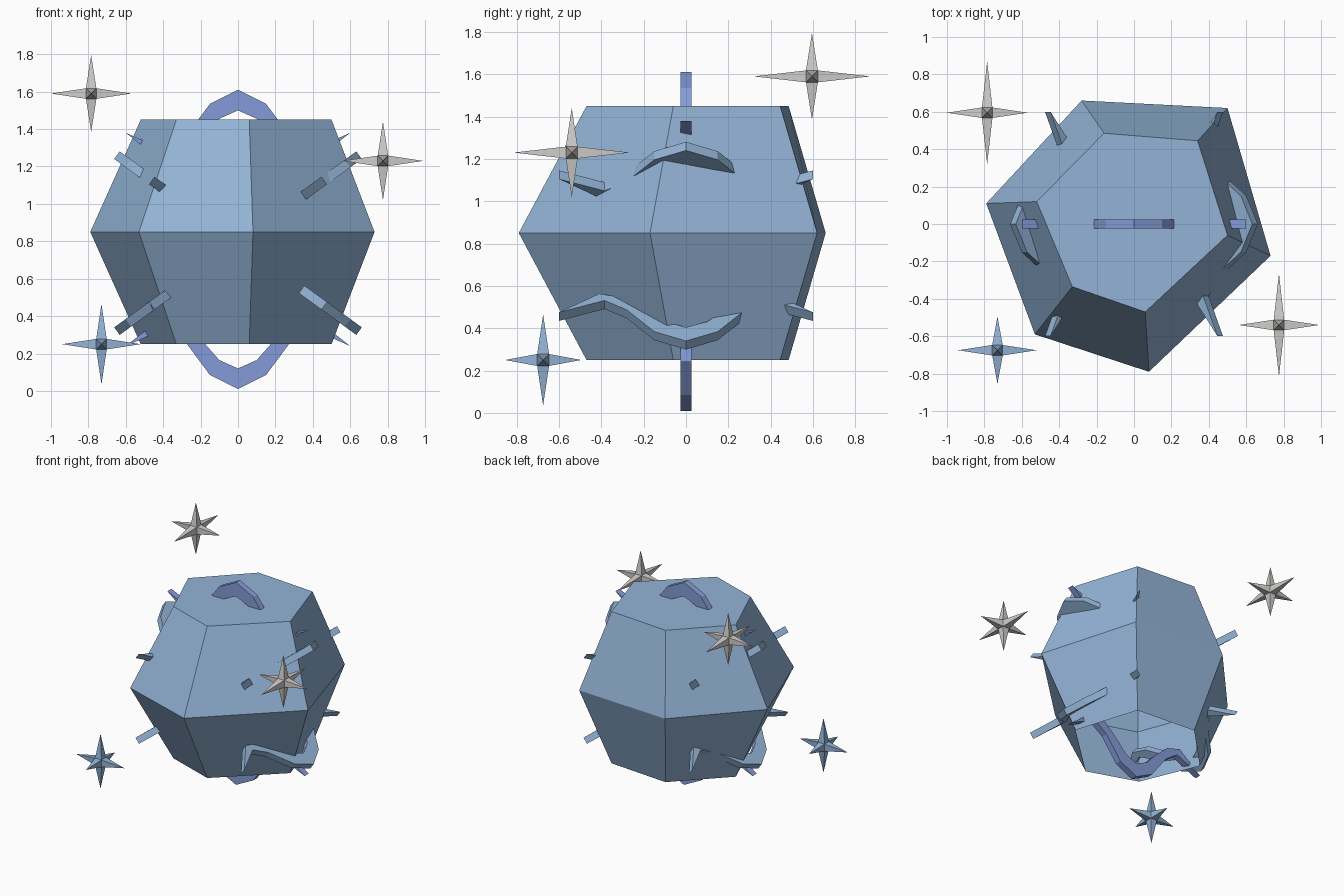
import bpy, bmesh, math
from mathutils import Vector

if "Cube" in bpy.data.objects:
    bpy.data.objects.remove(bpy.data.objects["Cube"])


def material(name, rgb):
    m = bpy.data.materials.new(name)
    m.diffuse_color = (*rgb, 1)
    m.use_nodes = True
    m.node_tree.nodes["Principled BSDF"].inputs["Base Color"].default_value = m.diffuse_color
    return m


BLUE = material("pale blue", (0.29, 0.45, 0.67))
VIOLET = material("periwinkle blue", (0.23, 0.33, 0.68))
GREY = material("light grey", (0.62, 0.61, 0.59))


def make_object(name, bm, mat):
    bmesh.ops.recalc_face_normals(bm, faces=bm.faces)
    mesh = bpy.data.meshes.new(name)
    bm.to_mesh(mesh)
    bm.free()
    mesh.materials.append(mat)
    ob = bpy.data.objects.new(name, mesh)
    bpy.context.collection.objects.link(ob)
    return ob


# Rock body: irregular six-sided double frustum, closed on top, open below
WAIST = [(-0.28, 0.66), (-0.79, 0.11), (-0.53, -0.59), (0.08, -0.79), (0.73, -0.17), (0.50, 0.62)]
RIM = [(-0.16, 0.485), (-0.52, 0.12), (-0.33, -0.335), (0.06, -0.47), (0.50, -0.06), (0.34, 0.445)]
bm = bmesh.new()
rings = [[bm.verts.new((x, y, z)) for x, y in pts]
         for pts, z in ((RIM, 0.25), (WAIST, 0.85), (RIM, 1.45))]
for low, high in zip(rings, rings[1:]):
    for i in range(6):
        j = (i + 1) % 6
        bm.faces.new((low[i], low[j], high[j], high[i]))
bm.faces.new(rings[2])
make_object("rock_body", bm, BLUE)

# Curved bands: one bow-shaped outline (distance along, distance from centre)
OUTER = [(0, 0.80), (0.15, 0.725), (0.28, 0.55), (0.385, 0.475), (0.60, 0.57)]
INNER = [(0.41, 0.42), (0.29, 0.455), (0.175, 0.56), (0.10, 0.645), (0, 0.69)]


def band(name, along, out, mat, depth=0.05):
    along, out = Vector(along), Vector(out)
    side = along.cross(out).normalized() * depth / 2
    centre = Vector((0, 0, 0.81 if mat == VIOLET else 0.79))
    outer = [(-s, r) for s, r in reversed(OUTER[1:])] + OUTER
    inner = [(-s, r) for s, r in INNER[:-1]] + INNER[::-1]
    bm = bmesh.new()
    # the two sharp tips belong to both edges
    inner = [outer[0]] + inner + [outer[-1]]
    outline = outer + inner[-2:0:-1]
    loops = [[bm.verts.new(centre + along * s + out * r + side * k) for s, r in outline]
             for k in (-1, 1)]
    n = len(outline)
    for loop in loops:
        bm.faces.new(loop)
    for i in range(n):
        j = (i + 1) % n
        bm.faces.new((loops[0][i], loops[0][j], loops[1][j], loops[1][i]))
    bmesh.ops.triangulate(bm, faces=[f for f in bm.faces if len(f.verts) > 4])
    return make_object(name, bm, mat)


band("top_band", (1, 0, 0), (0, 0, 1), VIOLET)
band("bottom_band", (1, 0, 0), (0, 0, -1), VIOLET)
for deg, name in ((36, "right_upper_band"), (-36, "right_lower_band"),
                  (144, "left_upper_band"), (216, "left_lower_band")):
    a = math.radians(deg)
    band(name, (0, 1, 0), (math.cos(a), 0, math.sin(a)), BLUE)


# Floating stars: small cube with each face drawn out into a spike
def star(name, centre, radii, mat, core=0.028):
    bm = bmesh.new()
    bmesh.ops.create_cube(bm, size=core * 2)
    tips = bmesh.ops.poke(bm, faces=bm.faces[:])["verts"]
    for v in tips:
        v.co = Vector([c / core * r for c, r in zip(v.co, radii)])
    bmesh.ops.translate(bm, verts=bm.verts, vec=centre)
    make_object(name, bm, mat)


star("high_star", (-0.785, 0.595, 1.59), (0.215, 0.275, 0.205), GREY)
star("right_star", (0.775, -0.54, 1.23), (0.215, 0.275, 0.21), GREY)
star("low_star", (-0.73, -0.675, 0.25), (0.21, 0.18, 0.215), BLUE)
